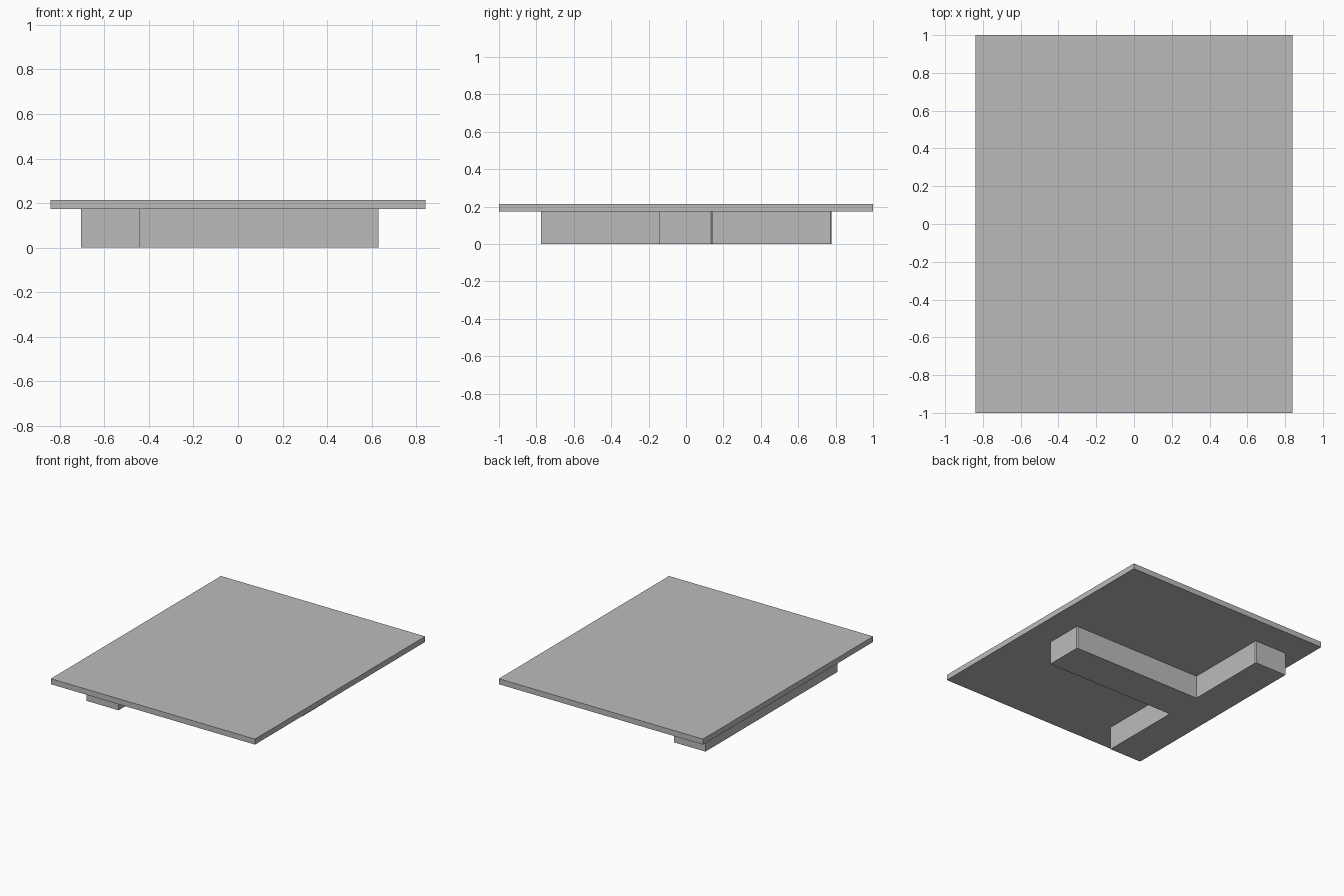
import bpy
import bmesh

cube = bpy.data.objects.get("Cube")
if cube:
    bpy.data.objects.remove(cube, do_unlink=True)

# Single plain grey
GREY = (0.5, 0.5, 0.5, 1.0)
grey = bpy.data.materials.new("plain grey")
grey.use_nodes = True
grey.diffuse_color = GREY
grey.node_tree.nodes["Principled BSDF"].inputs["Base Color"].default_value = GREY

PLATE_BOTTOM, PLATE_TOP = 0.173, 0.214


def extruded(name, outline, z0, z1):
    """Flat outline extruded upward into a solid."""
    bm = bmesh.new()
    base = bm.faces.new([bm.verts.new((x, y, z0)) for x, y in outline])
    top = bmesh.ops.extrude_face_region(bm, geom=[base])["geom"]
    verts = [v for v in top if isinstance(v, bmesh.types.BMVert)]
    bmesh.ops.translate(bm, vec=(0, 0, z1 - z0), verts=verts)
    bmesh.ops.recalc_face_normals(bm, faces=bm.faces)
    mesh = bpy.data.meshes.new(name)
    bm.to_mesh(mesh)
    bm.free()
    mesh.materials.append(grey)
    obj = bpy.data.objects.new(name, mesh)
    bpy.context.collection.objects.link(obj)
    return obj


# Wide thin slab on top
extruded("top_plate", [(-0.84, -1), (0.84, -1), (0.84, 1), (-0.84, 1)],
         PLATE_BOTTOM, PLATE_TOP)

# T-shaped base: cross bar on the right, stem toward the left, tiny clipped corners
bar_outer, bar_inner, stem_end = -0.705, -0.44, 0.63
extruded("t_shaped_base", [
    (bar_outer, -0.775), (bar_inner, -0.775), (bar_inner, -0.143),
    (stem_end, -0.143), (stem_end, 0.135), (stem_end - 0.006, 0.143),
    (bar_inner, 0.143), (bar_inner, 0.772), (bar_inner - 0.006, 0.778),
    (bar_outer, 0.778)], 0.0, PLATE_BOTTOM)
